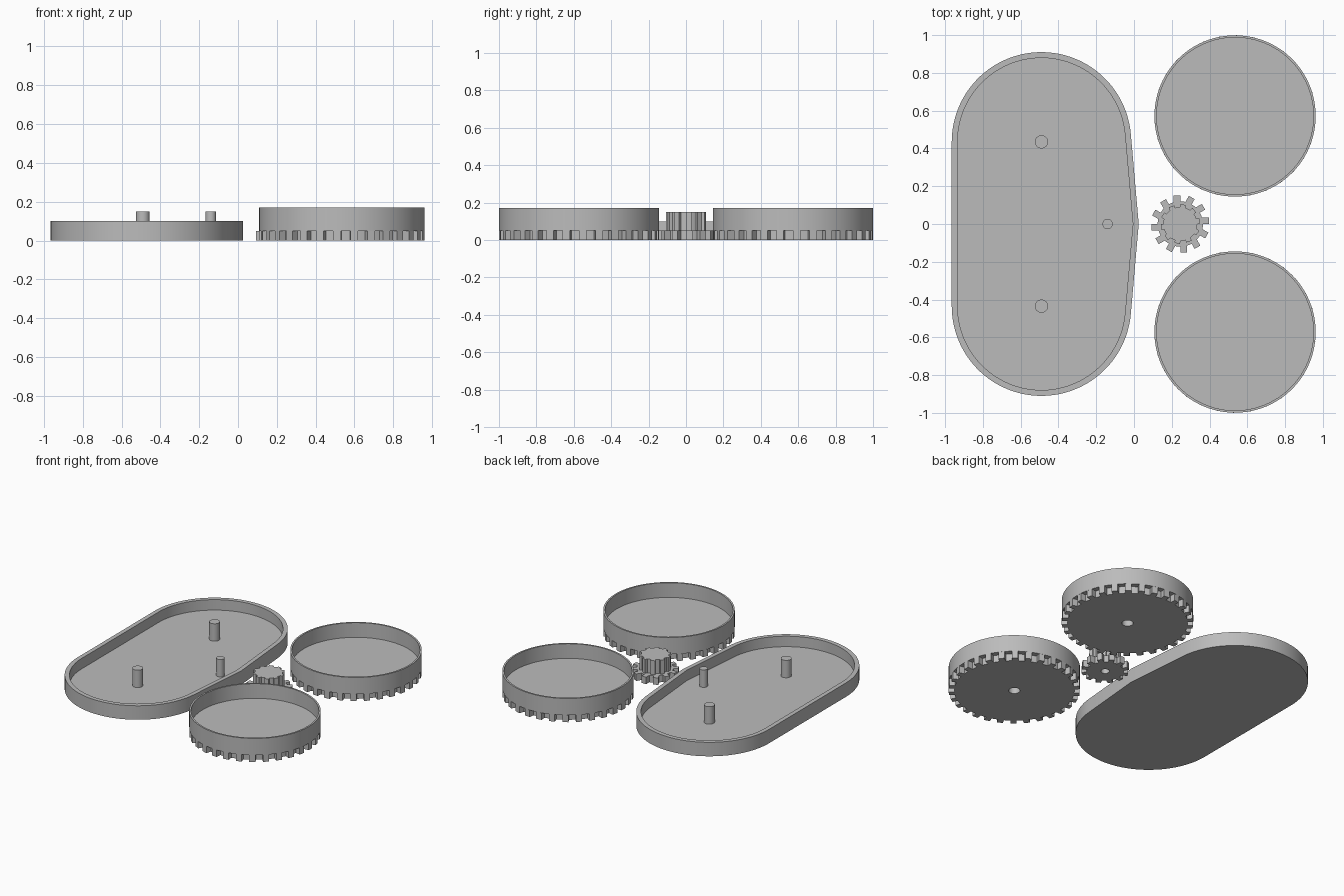
import bpy, bmesh, math
from mathutils import Matrix, Vector

cube = bpy.data.objects.get("Cube")
if cube:
    bpy.data.objects.remove(cube)

grey = bpy.data.materials.new("plain grey")
grey.use_nodes = True
colour = (0.5, 0.5, 0.5, 1)
grey.diffuse_color = colour
grey.node_tree.nodes["Principled BSDF"].inputs["Base Color"].default_value = colour


def finish(bm, name, place=(0, 0, 0)):
    bmesh.ops.remove_doubles(bm, verts=bm.verts, dist=1e-5)
    bmesh.ops.recalc_face_normals(bm, faces=bm.faces)
    mesh = bpy.data.meshes.new(name)
    bm.to_mesh(mesh)
    bm.free()
    mesh.materials.append(grey)
    obj = bpy.data.objects.new(name, mesh)
    obj.location = place
    bpy.context.collection.objects.link(obj)
    bpy.ops.object.select_all(action='DESELECT')
    obj.select_set(True)
    bpy.context.view_layer.objects.active = obj
    bpy.ops.object.shade_smooth_by_angle(angle=math.radians(30))
    return obj


def lathe(name, profile, place, steps=96):
    """Spin an (r, z) profile about the vertical axis."""
    bm = bmesh.new()
    verts = [bm.verts.new((r, 0, z)) for r, z in profile]
    edges = [bm.edges.new(pair) for pair in zip(verts, verts[1:])]
    bmesh.ops.spin(bm, geom=verts + edges, cent=(0, 0, 0), axis=(0, 0, 1),
                   angle=math.tau, steps=steps, use_duplicate=False)
    return finish(bm, name, place)


def teeth(name, count, inner, outer, width, z0, z1, place):
    """Square teeth, each set to one side of its radial line."""
    bm = bmesh.new()
    size = Vector((outer - inner, width, z1 - z0))
    centre = Vector(((outer + inner) / 2, width / 2, (z0 + z1) / 2))
    for i in range(count):
        turn = Matrix.Rotation(math.tau * i / count, 4, 'Z')
        bmesh.ops.create_cube(bm, size=1, matrix=turn @ Matrix.Translation(centre)
                              @ Matrix.Diagonal(size).to_4x4())
    return finish(bm, name, place)


def tray_outline(inset, steps=48):
    """Two round ends joined by a straight back and a shallow pointed side."""
    cx, cy, r, tip = -0.49, 0.435, 0.475 - inset, 0.025 - inset
    dx = tip - cx
    start = math.acos(r / math.hypot(dx, cy)) - math.atan2(cy, dx)
    arc = [start + (math.pi - start) * i / steps for i in range(steps + 1)]
    upper = [(cx + r * math.cos(a), cy + r * math.sin(a)) for a in arc]
    return upper + [(x, -y) for x, y in reversed(upper)] + [(tip, 0)]


# Tray with raised rim
bm = bmesh.new()
rings = [[bm.verts.new((x, y, z)) for x, y in tray_outline(inset)]
         for inset, z in ((0, 0), (0, 0.1), (0.031, 0.1), (0.031, 0.025))]
for low, high in zip(rings, rings[1:]):
    for i in range(len(low)):
        bm.faces.new((low[i - 1], low[i], high[i], high[i - 1]))
bm.faces.new(rings[0])
bm.faces.new(rings[-1])
finish(bm, "tray")

# Axle posts on the tray
for name, x, y, r in (("back_post", -0.49, 0.435, 0.035),
                      ("front_post", -0.49, -0.435, 0.035),
                      ("side_post", -0.14, 0, 0.027)):
    lathe(name, [(r, 0.025), (r, 0.15), (0, 0.15)], (x, y, 0), 32)

# Two cup wheels with a toothed foot and a blind axle hole
R, root = 0.427, 0.39
for name, side in (("back", 1), ("front", -1)):
    place = (0.535, side * 0.572, 0)
    lathe(name + "_wheel",
          [(0, 0.045), (0.037, 0.045), (0.037, 0), (root, 0), (root, 0.05),
           (R, 0.05), (R, 0.17), (R - 0.012, 0.17), (R - 0.012, 0.065), (0, 0.065)],
          place)
    teeth(name + "_wheel_teeth", 30, root - 0.01, R - 0.001, 0.04, 0, 0.05, place)

# Small double gear
place = (0.245, 0, 0)
lathe("double_gear",
      [(0, 0.12), (0.028, 0.12), (0.028, 0), (0.12, 0), (0.12, 0.05),
       (0.09, 0.05), (0.09, 0.15), (0, 0.15)], place, 48)
teeth("lower_gear_teeth", 12, 0.1, 0.152, 0.035, 0, 0.05, place)
teeth("upper_gear_teeth", 10, 0.07, 0.103, 0.03, 0.05, 0.15, place)
